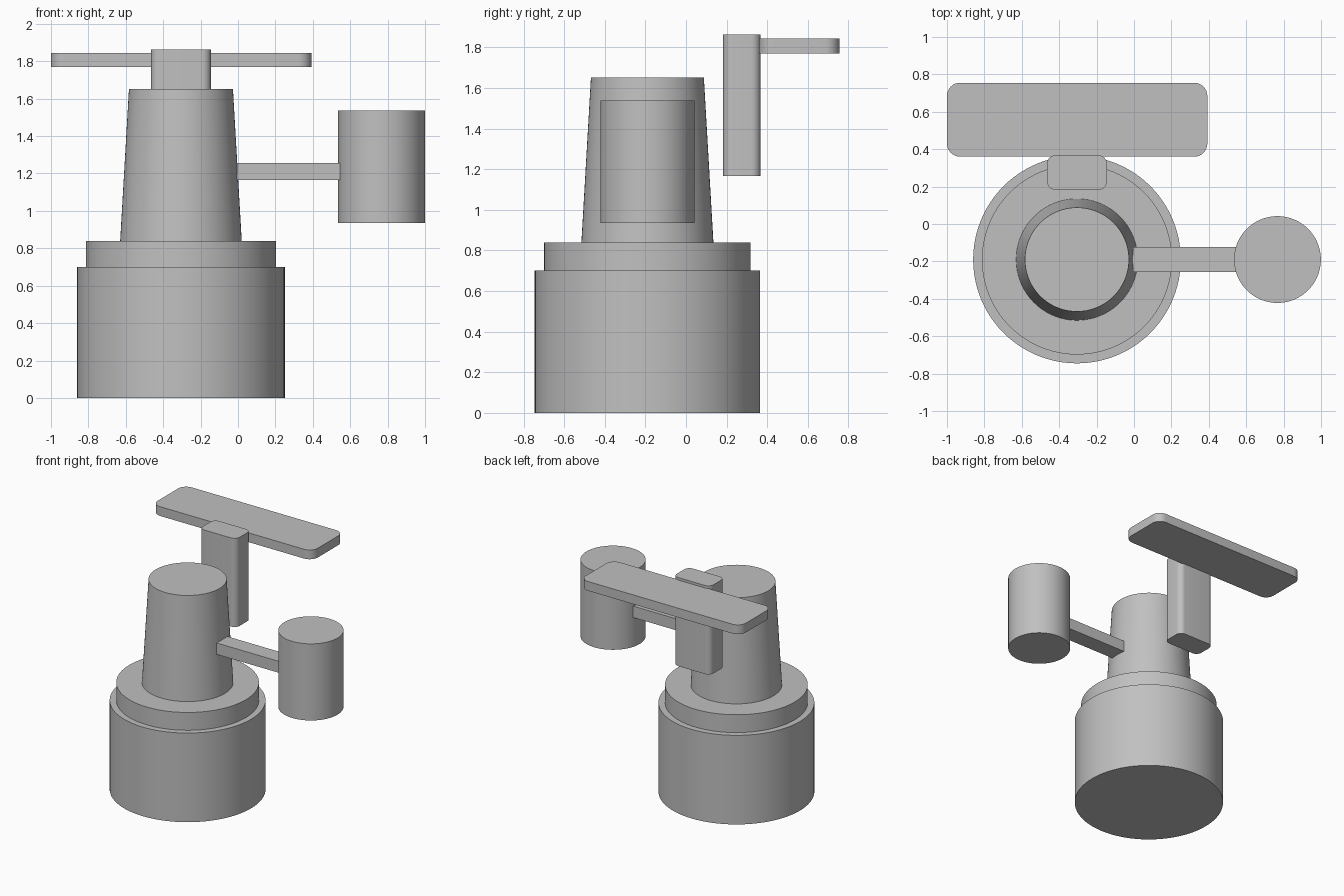
import bpy, bmesh, math

cube = bpy.data.objects.get("Cube")
if cube:
    bpy.data.objects.remove(cube, do_unlink=True)

grey = bpy.data.materials.new("plain grey")
grey.use_nodes = True
colour = (0.53, 0.53, 0.53, 1)
grey.diffuse_color = colour
grey.node_tree.nodes["Principled BSDF"].inputs["Base Color"].default_value = colour


def finish(name, bm):
    mesh = bpy.data.meshes.new(name)
    bm.to_mesh(mesh)
    bm.free()
    obj = bpy.data.objects.new(name, mesh)
    bpy.context.collection.objects.link(obj)
    mesh.materials.append(grey)
    bpy.ops.object.select_all(action="DESELECT")
    obj.select_set(True)
    bpy.context.view_layer.objects.active = obj
    bpy.ops.object.shade_smooth_by_angle(angle=math.radians(30))
    return obj


def drum(name, x, y, z0, z1, r0, r1=None):
    """Upright round part, tapered when r1 is given."""
    bm = bmesh.new()
    bmesh.ops.create_cone(bm, cap_ends=True, segments=96, radius1=r0,
                          radius2=r1 or r0, depth=z1 - z0)
    bmesh.ops.translate(bm, verts=bm.verts, vec=(x, y, (z0 + z1) / 2))
    return finish(name, bm)


def slab(name, xs, ys, zs, corner=0):
    """Box between limits, with rounded upright edges when corner is given."""
    bm = bmesh.new()
    bmesh.ops.create_cube(bm, size=1)
    for v in bm.verts:
        v.co = [lim[0] if c < 0 else lim[1] for c, lim in zip(v.co, (xs, ys, zs))]
    if corner:
        upright = [e for e in bm.edges
                   if abs(e.verts[0].co.z - e.verts[1].co.z) > 0.01]
        bmesh.ops.bevel(bm, geom=upright, offset=corner, segments=8,
                        profile=0.5, affect="EDGES")
    return finish(name, bm)


# Stacked round body
CX, CY = -0.305, -0.19
drum("base_drum", CX, CY, 0, 0.70, 0.555)
drum("collar", CX, CY, 0.70, 0.84, 0.508)
drum("tapered_tower", CX, CY, 0.84, 1.652, 0.325, 0.278)

# Side arm carrying a small drum
slab("side_arm", (-0.005, 0.55), (CY - 0.067, CY + 0.067), (1.165, 1.255))
drum("side_drum", 0.767, CY, 0.935, 1.537, 0.232)

# Rear post and overhanging plate
slab("rear_post", (-0.465, -0.145), (0.183, 0.367), (1.167, 1.863), 0.045)
slab("rear_plate", (-1.0, 0.392), (0.36, 0.755), (1.77, 1.843), 0.07)
